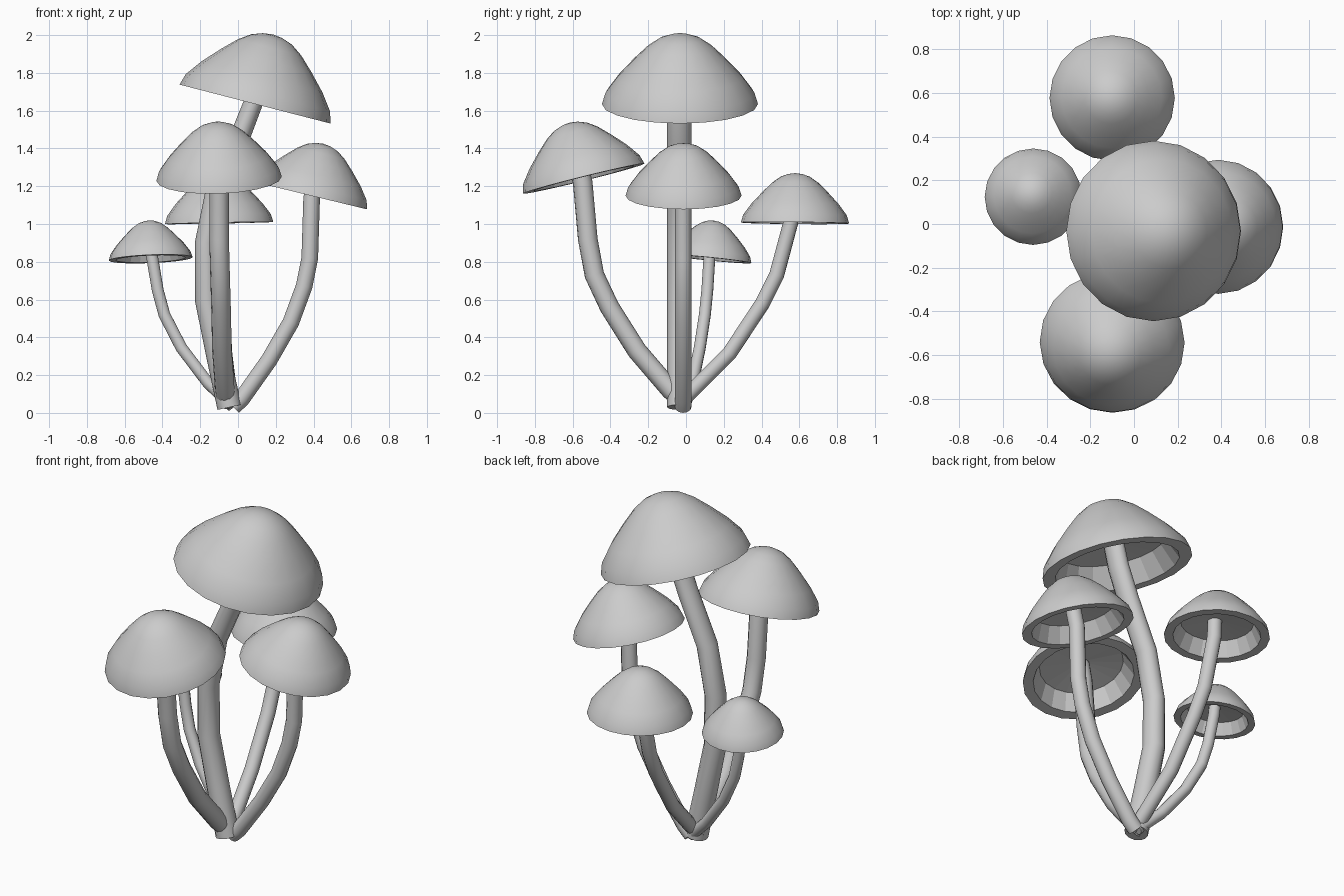
import bpy, bmesh, math
from mathutils import Vector

if "Cube" in bpy.data.objects:
    bpy.data.objects.remove(bpy.data.objects["Cube"])

CAP_SIDES, STEM_SIDES = 20, 12

# Cap cross-section (radius, height) in units of the cap radius
OUTER = [(1, 0), (0.955, 0.15), (0.80, 0.36), (0.60, 0.575), (0.42, 0.75),
         (0.27, 0.855), (0.13, 0.905)]
INNER = [(0.83, 0.0), (0.69, 0.30)]


def finish(bm, name):
    bmesh.ops.recalc_face_normals(bm, faces=bm.faces)
    me = bpy.data.meshes.new(name)
    bm.to_mesh(me)
    bm.free()
    ob = bpy.data.objects.new(name, me)
    bpy.context.collection.objects.link(ob)
    return ob


def bridge(bm, a, b, smooth):
    n = len(a)
    for i in range(n):
        j = (i + 1) % n
        bm.faces.new((a[i], a[j], b[j], b[i])).smooth = smooth


def fan(bm, ring, tip, smooth):
    for i in range(len(ring)):
        bm.faces.new((ring[i], ring[(i + 1) % len(ring)], tip)).smooth = smooth


# Hollow cap: smooth dome outside, faceted rim and recess underneath
def make_cap(name, centre, radius, normal):
    bm = bmesh.new()

    def ring(r, h):
        return [bm.verts.new((r * math.cos(t), r * math.sin(t), h))
                for t in (math.tau * i / CAP_SIDES for i in range(CAP_SIDES))]

    outer = [ring(*p) for p in OUTER]
    inner = [ring(*p) for p in INNER]
    for a, b in zip(outer, outer[1:]):
        bridge(bm, a, b, True)
    fan(bm, outer[-1], bm.verts.new((0, 0, 0.922)), True)
    bridge(bm, outer[0], inner[0], False)
    bridge(bm, inner[0], inner[1], False)
    fan(bm, inner[1], bm.verts.new((0, 0, 0.36)), False)
    # sharp edge where the dome meets the rim
    for e in bm.edges:
        if all(v in outer[0] for v in e.verts):
            e.smooth = False
    ob = finish(bm, name)
    ob.location = centre
    ob.scale = (radius,) * 3
    ob.rotation_mode = 'QUATERNION'
    ob.rotation_quaternion = Vector((0, 0, 1)).rotation_difference(Vector(normal))


# Bent stem: rings lofted along a path, optionally slimmer across the bend at the top
def make_stem(name, path, radius, squash=1.0):
    bm = bmesh.new()
    pts = [Vector(p) for p in path]
    rings = []
    lean = pts[-2] - pts[0]
    if name == "tall_stem":
        lean = Vector((1, 0, 0))
    lean.z = 0
    for k, p in enumerate(pts):
        t = (pts[min(k + 1, len(pts) - 1)] - pts[max(k - 1, 0)]).normalized()
        side = t.cross(lean).normalized()
        across = side.cross(t)
        f = 1 + (squash - 1) * k / (len(pts) - 1)
        rings.append([bm.verts.new(p + radius * (f * math.cos(a) * across + math.sin(a) * side))
                      for a in (math.tau * i / STEM_SIDES for i in range(STEM_SIDES))])
    for a, b in zip(rings, rings[1:]):
        bridge(bm, a, b, True)
    for r in (rings[0], rings[-1]):
        bm.faces.new(r)
        for i in range(STEM_SIDES):
            bm.edges.get((r[i], r[(i + 1) % STEM_SIDES])).smooth = False
    finish(bm, name)


# name: (cap centre, cap radius, cap axis, stem radius, stem squash, stem path)
MUSHROOMS = {
    "tall": ((0.09, -0.032, 1.635), 0.413, (0.25, 0, 0.97), 0.065, 0.75,
             [(-0.045, -0.035, 0.03), (-0.105, -0.035, 0.3), (-0.168, -0.035, 0.6),
              (-0.17, -0.035, 0.9), (-0.115, -0.035, 1.18), (0.01, -0.035, 1.46),
              (0.08, -0.035, 1.64)]),
    "front": ((-0.10, -0.542, 1.24), 0.332, (-0.035, -0.24, 0.97), 0.052, 1,
              [(-0.06, -0.01, 0.06), (-0.07, -0.08, 0.12), (-0.085, -0.26, 0.33),
               (-0.09, -0.405, 0.56), (-0.095, -0.485, 0.73), (-0.10, -0.52, 0.92),
               (-0.10, -0.547, 1.22)]),
    "right": ((0.385, -0.013, 1.15), 0.307, (0.235, 0, 0.97), 0.044, 1,
              [(-0.025, -0.015, 0.032), (0.02, -0.015, 0.075), (0.165, -0.015, 0.28),
               (0.28, -0.015, 0.48), (0.35, -0.015, 0.67), (0.38, -0.015, 0.82),
               (0.39, -0.015, 1.14)]),
    "back": ((-0.10, 0.577, 1.005), 0.287, (-0.02, 0.01, 1), 0.04, 1,
             [(-0.04, -0.03, 0.06), (-0.045, 0.03, 0.115), (-0.07, 0.23, 0.315),
              (-0.085, 0.405, 0.58), (-0.095, 0.48, 0.73), (-0.10, 0.555, 1.01)]),
    "small": ((-0.462, 0.125, 0.815), 0.222, (-0.04, 0.1, 1), 0.032, 1,
              [(-0.03, -0.01, 0.035), (-0.16, 0.035, 0.16), (-0.30, 0.073, 0.345),
               (-0.39, 0.10, 0.52), (-0.425, 0.113, 0.65), (-0.457, 0.125, 0.84)]),
}

for name, (centre, radius, axis, r, squash, path) in MUSHROOMS.items():
    make_cap(name + "_cap", centre, radius, axis)
    # carry the stem up into the cap
    tip = Vector(path[-1]) + Vector(axis) * radius * 0.36
    make_stem(name + "_stem", path + [tip], r, squash)
